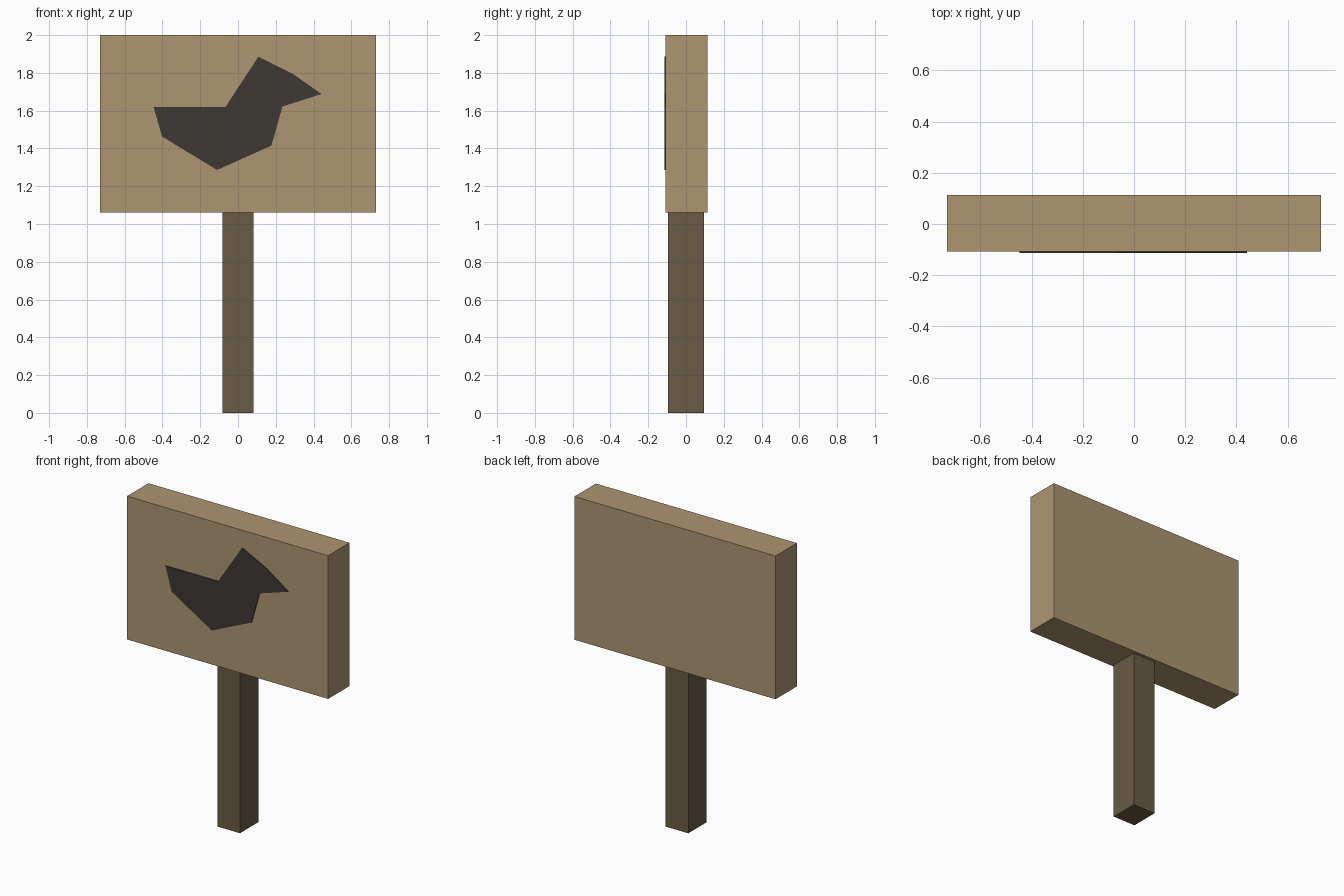
import bpy
import bmesh

cube = bpy.data.objects.get("Cube")
if cube:
    bpy.data.objects.remove(cube, do_unlink=True)


def material(name, rgb):
    mat = bpy.data.materials.new(name)
    mat.use_nodes = True
    mat.diffuse_color = (*rgb, 1)
    mat.node_tree.nodes["Principled BSDF"].inputs["Base Color"].default_value = (*rgb, 1)
    return mat


def prism(name, outline, front, back, mat):
    """Extrude an outline of (x, z) points from y = front to y = back."""
    bm = bmesh.new()
    face = bm.faces.new([bm.verts.new((x, front, z)) for x, z in outline])
    grown = bmesh.ops.extrude_face_region(bm, geom=[face], use_keep_orig=True)
    for v in grown["geom"]:
        if isinstance(v, bmesh.types.BMVert):
            v.co.y = back
    bmesh.ops.recalc_face_normals(bm, faces=bm.faces)
    mesh = bpy.data.meshes.new(name)
    bm.to_mesh(mesh)
    bm.free()
    mesh.materials.append(mat)
    obj = bpy.data.objects.new(name, mesh)
    bpy.context.collection.objects.link(obj)
    return obj


def rectangle(x0, x1, z0, z1):
    return [(x0, z0), (x1, z0), (x1, z1), (x0, z1)]


light_wood = material("light wood", (0.423, 0.301, 0.165))
dark_wood = material("dark wood", (0.144, 0.105, 0.060))
charcoal = material("charcoal paint", (0.048, 0.041, 0.033))

# Sign board and its post
BOARD_FRONT, BOARD_BACK, BOARD_BOTTOM = -0.108, 0.114, 1.06
prism("sign_board", rectangle(-0.73, 0.73, BOARD_BOTTOM, 2), BOARD_FRONT, BOARD_BACK, light_wood)
prism("post", rectangle(-0.083, 0.081, 0, BOARD_BOTTOM), -0.095, 0.095, dark_wood)

# Bird silhouette painted on the board, from the tail over the head and beak
bird = [(-0.447, 1.62), (-0.066, 1.62), (0.108, 1.886), (0.288, 1.796), (0.442, 1.688),
        (0.235, 1.622), (0.177, 1.415), (-0.111, 1.286), (-0.402, 1.463)]
prism("bird_silhouette", bird, BOARD_FRONT - 0.006, BOARD_FRONT, charcoal)
